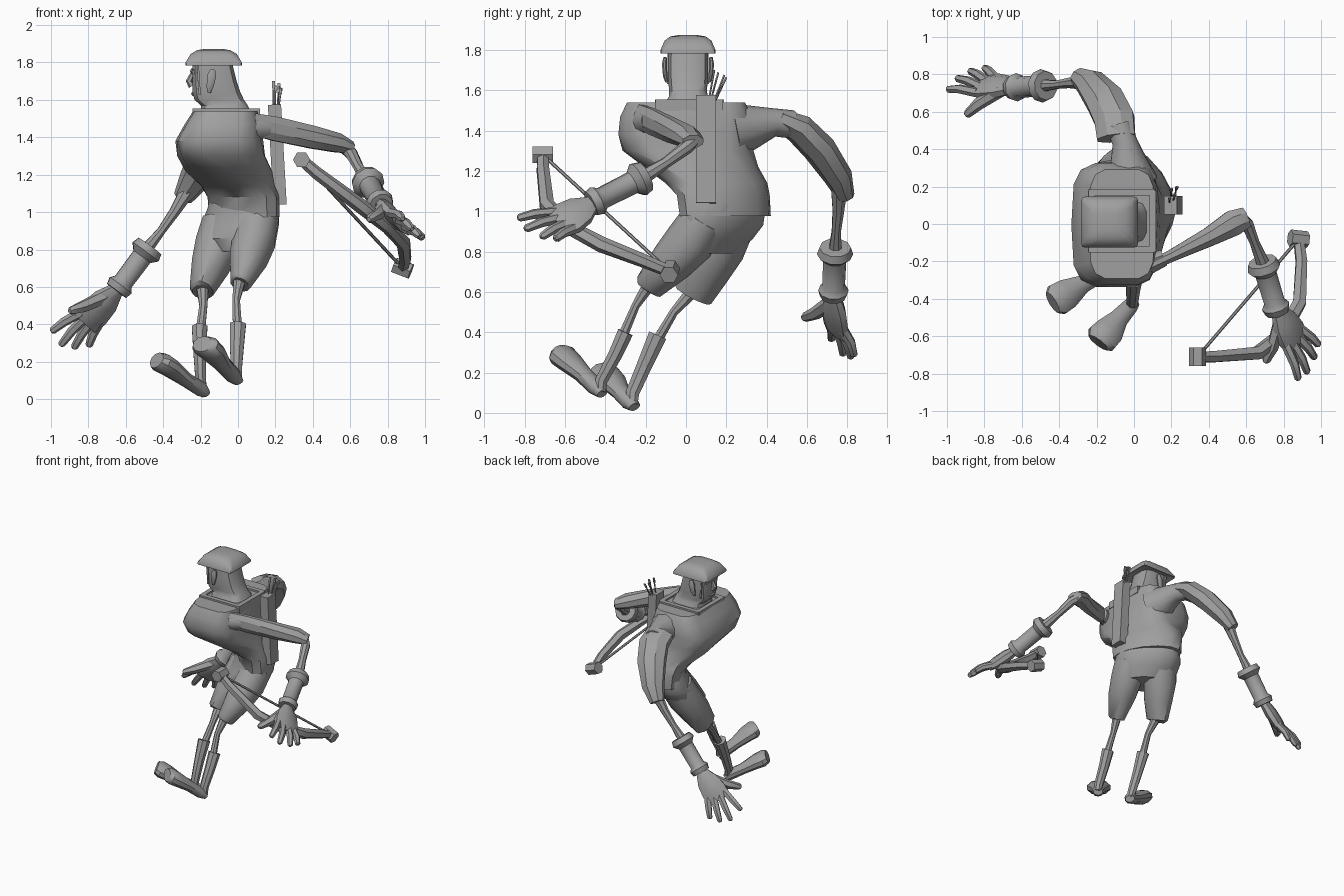
import bpy, bmesh, math
from mathutils import Vector

gray = bpy.data.materials.new("plain_gray")
gray.diffuse_color = (0.35, 0.35, 0.35, 1)


def finish(name, bm, angle=40):
    bmesh.ops.recalc_face_normals(bm, faces=bm.faces)
    me = bpy.data.meshes.new(name)
    bm.to_mesh(me)
    bm.free()
    me.materials.append(gray)
    ob = bpy.data.objects.new(name, me)
    bpy.context.collection.objects.link(ob)
    bpy.ops.object.select_all(action='DESELECT')
    ob.select_set(True)
    bpy.context.view_layer.objects.active = ob
    bpy.ops.object.shade_smooth_by_angle(angle=math.radians(angle))
    return ob


def skin(name, loops, angle=40):
    """Join a list of point loops into a capped surface."""
    bm = bmesh.new()
    rings = [[bm.verts.new(p) for p in loop] for loop in loops]
    n = len(rings[0])
    for a, b in zip(rings, rings[1:]):
        for i in range(n):
            j = (i + 1) % n
            bm.faces.new((a[i], a[j], b[j], b[i]))
    bm.faces.new(rings[0])
    bm.faces.new(rings[-1])
    return finish(name, bm, angle)


def tube(name, path, n=8, side=(0, 0, 1), angle=40):
    """Loft along a path of (x, y, z, half width along side, half thickness)."""
    pts = [Vector(p[:3]) for p in path]
    loops = []
    for i, p in enumerate(path):
        t = (pts[min(i + 1, len(pts) - 1)] - pts[max(i - 1, 0)]).normalized()
        u = Vector(side)
        u = (u - t * u.dot(t)).normalized()
        v = t.cross(u)
        ra, rb = p[3], p[-1]
        loops.append([pts[i] + u * ra * math.cos(k) + v * rb * math.sin(k)
                      for k in (2 * math.pi * (j + 0.5) / n for j in range(n))])
    return skin(name, loops, angle)


def sp(c, power):
    return math.copysign(abs(c) ** power, c)


def twisted(name, levels, n=14, angle=40):
    """Stack of turned rounded rings: (z, cx, cy, long half, short half, turn, power)."""
    loops = []
    for z, cx, cy, a, b, turn, power in levels:
        c, s = math.cos(math.radians(turn)), math.sin(math.radians(turn))
        loop = []
        for j in range(n):
            k = 2 * math.pi * (j + 0.5) / n
            u, v = a * sp(math.cos(k), power), b * sp(math.sin(k), power)
            loop.append((cx + u * c - v * s, cy + u * s + v * c, z))
        loops.append(loop)
    return skin(name, loops, angle)


def stack(name, levels, n=12, power=0.6, angle=40):
    """Stack of rounded rectangles: (z, xmin, xmax, ymin, ymax)."""
    return twisted(name, [(z, (x0 + x1) / 2, (y0 + y1) / 2, (x1 - x0) / 2, (y1 - y0) / 2, 0, power)
                          for z, x0, x1, y0, y1 in levels], n, angle)


# head with broad neck
stack("head", [(1.52, -.20, .08, -.12, .14), (1.57, -.20, .055, -.085, .11),
               (1.60, -.235, .035, -.085, .105), (1.64, -.245, .015, -.09, .11),
               (1.70, -.245, -.005, -.092, .112), (1.80, -.245, -.03, -.09, .11)], 12, .55)
tube("nose", [(-.24, .01, 1.745, .012), (-.262, .01, 1.70, .018), (-.245, .01, 1.675, .02)], 6, (0, 1, 0))
tube("brow", [(-.235, -.06, 1.75, .012), (-.243, .01, 1.755, .014), (-.235, .08, 1.75, .012)], 6)
tube("mouth", [(-.232, -.035, 1.63, .010), (-.239, .01, 1.633, .012), (-.232, .055, 1.63, .010)], 6)
for s, label in ((-1, "left"), (1, "right")):
    y = .01 + s * .105
    tube(label + "_ear", [(-.155, y, 1.64, .010, .008), (-.15, y + s * .008, 1.67, .02, .012),
                          (-.14, y + s * .012, 1.73, .026, .013), (-.135, y + s * .008, 1.762, .014, .01)],
         8, (1, 0, 0))
    tube(label + "_chin_strap", [(-.215, .01 + s * .095, 1.79, .008), (-.205, .01 + s * .098, 1.63, .008)],
         4, (1, 0, 0))

# cap with thin square brim and domed crown
twisted("cap", [(1.788, -.13, .01, .145, .13, 0, .12), (1.783, -.13, .01, .152, .137, 0, .12),
                (1.798, -.13, .01, .152, .137, 0, .12), (1.845, -.13, .01, .125, .118, 0, .3),
                (1.866, -.13, .01, .09, .09, 0, .5), (1.873, -.13, .01, .045, .05, 0, .7)], 12)

# torso in a vest, turning from the chest to the waist
twisted("vest", [(.975, .035, .195, .26, .14, 125, 1), (1.08, .03, .185, .265, .145, 125, 1),
                 (1.14, 0, .15, .27, .165, 118, .9), (1.22, -.05, .075, .28, .215, 106, .75),
                 (1.30, -.09, .01, .325, .235, 93, .6), (1.38, -.1, -.005, .335, .235, 90, .52),
                 (1.47, -.08, 0, .33, .205, 90, .48), (1.54, -.065, 0, .295, .175, 90, .45)])

# raised collar around the neck
for name, a, b in (("left_collar", (-.24, -.135), (.11, -.135)), ("right_collar", (-.24, .17), (.11, .17)),
                   ("back_collar", (.10, -.15), (.10, .18)), ("front_collar", (-.225, -.15), (-.225, .18))):
    tube(name, [(*a, 1.525, .04, .025), (*b, 1.525, .04, .025)], 4)

# hips and trousers
twisted("hips", [(.79, 0, .10, .15, .11, 136, .9), (.86, -.01, .135, .22, .15, 135, .9),
                 (.93, .01, .17, .245, .155, 133, .9), (1.02, .03, .19, .245, .14, 130, .95),
                 (1.10, .03, .185, .225, .13, 126, .95)])
tube("right_trouser", [(-.07, .22, .93, .13, .12), (-.11, .17, .82, .125, .125), (-.15, .10, .71, .105, .12),
                       (-.195, .035, .585, .068, .10), (-.195, .03, .575, .05, .08)], 10, (1, 0, 0))
tube("left_trouser", [(.11, .09, .96, .115, .115), (.085, .02, .85, .12, .125), (.055, -.07, .75, .105, .11),
                      (.015, -.185, .625, .06, .075), (.012, -.19, .617, .045, .06)], 10, (1, 0, 0))

# shins, boots and feet
tube("right_shin", [(-.19, .03, .60, .035), (-.185, -.06, .50, .023), (-.205, -.16, .33, .028)], 8, (1, 0, 0))
tube("left_shin", [(.01, -.18, .64, .035), (-.01, -.25, .53, .022), (0, -.34, .32, .028)], 8, (1, 0, 0))
tube("right_boot", [(-.205, -.14, .385, .045, .05), (-.205, -.20, .25, .036, .042),
                    (-.20, -.265, .10, .03, .036), (-.185, -.268, .04, .026, .03)], 8, (1, 0, 0))
tube("left_boot", [(0, -.30, .40, .046, .042), (-.005, -.35, .29, .04, .038),
                   (-.01, -.42, .16, .033, .033), (-.005, -.425, .105, .028, .03)], 8, (1, 0, 0))
tube("right_foot", [(-.175, -.255, .03, .035, .025), (-.20, -.28, .055, .045, .042),
                    (-.28, -.325, .105, .052, .04), (-.36, -.375, .165, .085, .05),
                    (-.41, -.405, .195, .09, .055), (-.435, -.42, .208, .065, .045)], 10, (.5, -.85, 0))
tube("left_foot", [(-.0, -.415, .095, .035, .025), (-.025, -.445, .125, .045, .042),
                   (-.085, -.51, .19, .055, .042), (-.135, -.575, .25, .085, .052),
                   (-.175, -.615, .285, .09, .057), (-.19, -.635, .295, .065, .045)], 10, (.76, -.65, 0))

# right arm: shoulder, draped sleeve, forearm
tube("right_shoulder", [(-.02, .24, 1.40, .15, .14), (-.03, .34, 1.42, .10, .105), (-.05, .44, 1.44, .07, .07),
                        (-.08, .53, 1.43, .07, .07)], 10, (1, 0, 0))
tube("right_sleeve", [(-.095, .46, 1.455, .11, .055), (-.105, .56, 1.41, .115, .075), (-.155, .66, 1.31, .11, .08),
                      (-.235, .755, 1.17, .085, .07), (-.295, .79, 1.075, .055, .045)], 8, (1, .3, 0), 25)
tube("right_forearm", [(-.26, .76, 1.13, .045), (-.34, .755, 1.0, .03), (-.41, .745, .90, .024),
                       (-.49, .74, .80, .035)], 8)
# left arm: shoulder, draped sleeve, forearm
tube("left_shoulder", [(-.16, -.23, 1.40, .07, .07), (-.07, -.25, 1.43, .085, .08), (.04, -.23, 1.45, .075, .06),
                       (.16, -.18, 1.45, .055, .045)], 10)
tube("left_sleeve", [(.04, -.245, 1.48, .06, .03), (.2, -.17, 1.445, .07, .035), (.4, -.07, 1.40, .065, .055),
                     (.53, .005, 1.37, .055, .075), (.60, .035, 1.345, .035, .06)], 8, (0, 0, 1), 25)
tube("left_forearm", [(.56, .04, 1.355, .035), (.605, 0, 1.315, .035), (.645, -.10, 1.24, .028),
                      (.69, -.21, 1.17, .038)], 8)


def bracer(name, a, b):
    """Cuff with a flared rim at both ends."""
    a, b = Vector(a), Vector(b)
    prof = [(0, .05), (0, .078), (.13, .09), (.24, .058), (.8, .056), (.88, .076), (1, .066), (1, .04)]
    # tiny offsets keep the flat rims well defined
    path = [(*a.lerp(b, t + .004 * i), r) for i, (t, r) in enumerate(prof)]
    tube(name, path, 10)


def hand(name, wrist, k0, k3, tips, thumb):
    """Palm, four two-part fingers and a thumb."""
    w, k0, k3 = Vector(wrist), Vector(k0), Vector(k3)
    mid, side = (k0 + k3) / 2, k3 - k0
    half = side.length / 2
    tube(name + "_palm", [(*w, .04, .036), (*w.lerp(mid, .4), half * 1.15, .046),
                          (*w.lerp(mid, .8), half * 1.35, .042), (*w.lerp(mid, 1.12), half * 1.25, .026)],
         8, side)
    out = side.cross(mid - w).normalized()
    if out.z < 0:
        out = -out
    for i, tip in enumerate(tips):
        k, t = k0.lerp(k3, i / 3), Vector(tip)
        k = k.lerp(w, .1)
        m = k.lerp(t, .55) + out * .012
        tube(f"{name}_finger_{i + 1}", [(*k, .027), (*m, .025), (*t.lerp(m, .12), .02), (*t, .011)], 6, side)
    t = Vector(thumb)
    base = w.lerp(k0, .3)
    m = base.lerp(t, .55) + (k0 - base) * .12
    tube(name + "_thumb", [(*base, .04), (*m, .033), (*t.lerp(m, .15), .024), (*t, .013)], 6, side)


bracer("right_bracer", (-.47, .74, .82), (-.645, .73, .585))
bracer("left_bracer", (.685, -.20, 1.175), (.765, -.465, 1.04))
hand("right_hand", (-.645, .73, .59), (-.86, .70, .45), (-.745, .78, .40),
     [(-1.0, .72, .36), (-.95, .78, .285), (-.88, .82, .27), (-.80, .835, .28)], (-.90, .58, .47))
hand("left_hand", (.765, -.46, 1.04), (.82, -.67, .99), (.90, -.57, .90),
     [(.88, -.835, .965), (.93, -.80, .91), (.97, -.72, .87), (.99, -.65, .86)], (.70, -.74, .96))

# bow, end knobs and string
top, low = (.34, -.71, 1.28), (.88, -.08, .70)
tube("bow_limbs", [(*top, .03), (.42, -.71, 1.21, .034), (.66, -.69, 1.03, .04), (.80, -.58, .92, .036),
                   (.885, -.42, .835, .04), (.895, -.20, .75, .034), (*low, .03)], 6, (1, 1, 1))
for label, (x, y, z), d in (("upper", top, Vector((0, 1, 0))), ("lower", low, Vector((.9, -.1, -.35)))):
    c = Vector((x, y, z))
    tube(label + "_bow_knob", [(*(c - d * .05), .046), (*(c + d * .05), .046)], 6, (0, 0, 1), 20)
tube("bow_string", [(*top, .009), (*low, .009)], 6)

# quiver on the back with arrows
tube("quiver", [(.225, .10, 1.04, .05, .07), (.195, .10, 1.575, .05, .07)], 4, (1, 0, 0), 20)
for i, (dx, dy) in enumerate(((-.01, .04), (.02, .06), (.0, .09), (.03, .10))):
    tip = Vector((.20 + dx, .10 + dy, 1.70 - .012 * i))
    foot = Vector((.195 + dx / 2, .09 + dy / 3, 1.5))
    tube(f"arrow_{i + 1}", [(*foot, .005), (*tip, .005)], 5)
    tube(f"arrow_feathers_{i + 1}", [(*foot.lerp(tip, .75), .005), (*foot.lerp(tip, .85), .012, .004),
                                     (*tip, .012, .004)], 4, (1, 0, 0))
